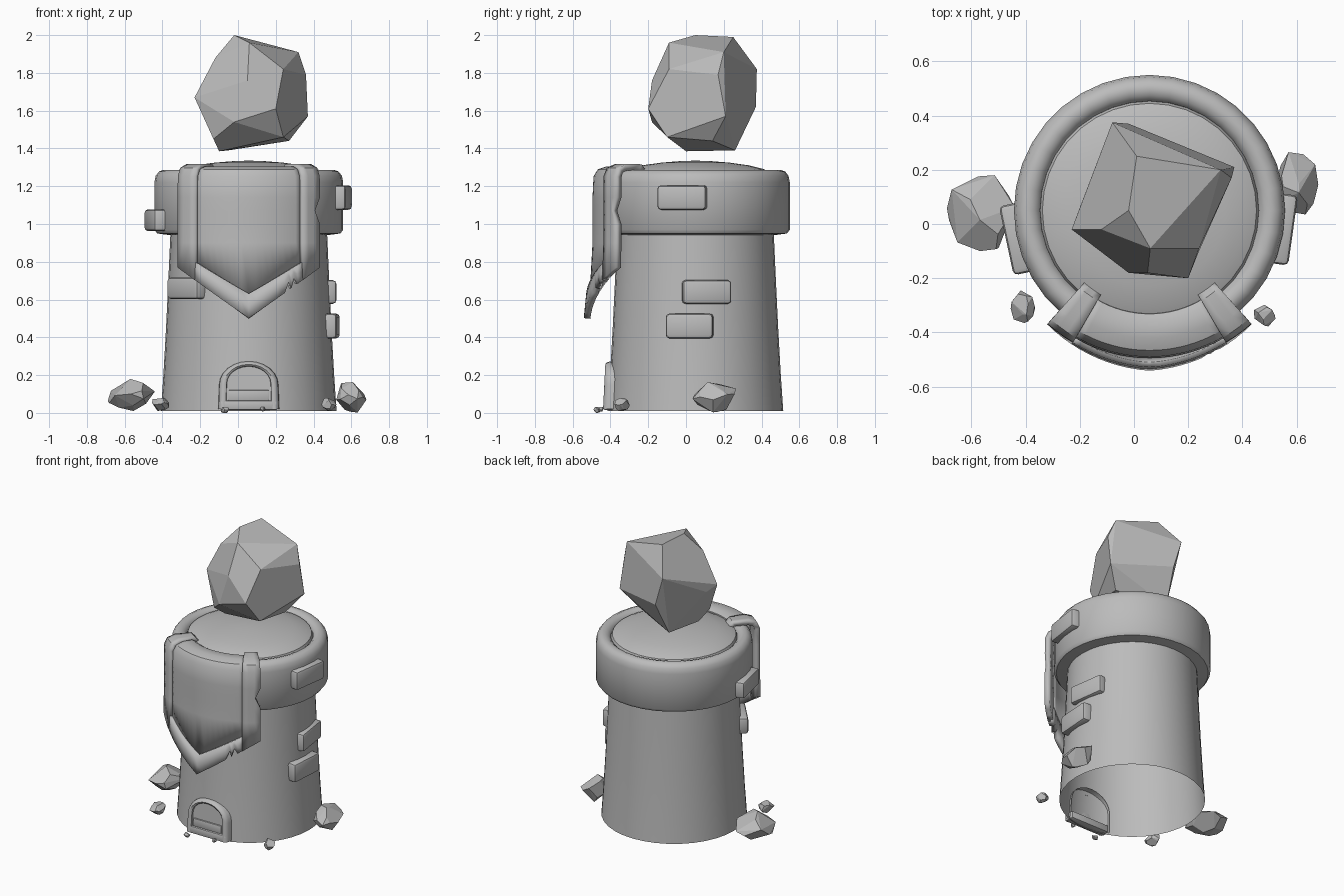
import bpy, bmesh
from math import sin, cos, pi, radians
from mathutils import Vector, Matrix, Euler

cube = bpy.data.objects.get("Cube")
if cube:
    bpy.data.objects.remove(cube)

stone = bpy.data.materials.new("grey stone")
stone.use_nodes = True
GREY = (0.5, 0.5, 0.5, 1)
stone.diffuse_color = GREY
stone.node_tree.nodes["Principled BSDF"].inputs["Base Color"].default_value = GREY

CX, CY = 0.057, 0.05   # tower axis


def finish(name, bm, smooth=None, recalc=True):
    if recalc:
        bmesh.ops.recalc_face_normals(bm, faces=bm.faces)
    mesh = bpy.data.meshes.new(name)
    bm.to_mesh(mesh)
    bm.free()
    mesh.materials.append(stone)
    ob = bpy.data.objects.new(name, mesh)
    bpy.context.collection.objects.link(ob)
    if smooth:
        bpy.ops.object.select_all(action='DESELECT')
        ob.select_set(True)
        bpy.context.view_layer.objects.active = ob
        bpy.ops.object.shade_smooth_by_angle(angle=radians(smooth))
    return ob


def grid(bm, rows, closed=False):
    """Skin rows of points with quads."""
    vs = [[bm.verts.new(p) for p in row] for row in rows]
    n = len(rows[0])
    for a, b in zip(vs, vs[1:]):
        for j in range(n if closed else n - 1):
            k = (j + 1) % n
            bm.faces.new((a[j], a[k], b[k], b[j]))
    return vs


def polar(r, deg, z):
    """Point around the tower; 0 degrees is the front, positive toward +x."""
    a = radians(deg)
    return Vector((CX + r * sin(a), CY - r * cos(a), z))


def lathe(name, profile, cap=False, sides=36):
    bm = bmesh.new()
    rows = [[polar(r, 360 * i / sides, z) for i in range(sides)] for r, z in profile]
    vs = grid(bm, rows, True)
    if cap:
        bm.faces.new(vs[-1])
    finish(name, bm, 40, recalc=False)


# Tapered shaft with an open bottom, the overhanging collar and the domed roof
lathe("tower_shaft", [(.465, .01), (.452, .2), (.438, .45), (.426, .7), (.415, .945)])
lathe("tower_collar", [(.41, .94), (.485, .95), (.5, .97), (.5, 1.22), (.493, 1.255),
                       (.475, 1.278), (.45, 1.287), (.425, 1.28), (.405, 1.262), (.4, 1.24)])
lathe("roof_dome", [(.405, 1.25), (.395, 1.275), (.36, 1.291), (.28, 1.311),
                    (.18, 1.325), (.08, 1.333), (.02, 1.335)], cap=True)


# Banner draped over the collar
def outer_edge(deg):
    return .5 + .27 * abs(sin(radians(deg))) / sin(radians(42))


def inner_edge(deg):
    return .63 + .17 * abs(sin(radians(deg))) / sin(radians(31))


def flare(r, z):
    return r + .1 * max(0, .78 - z)


def sheet(name, rows, thickness):
    bm = bmesh.new()
    grid(bm, rows)
    ob = finish(name, bm, 35)
    mod = ob.modifiers.new("thickness", 'SOLIDIFY')
    mod.thickness = thickness
    mod.offset = 0


def drape(angles, over, r, bottom, chip=0):
    rows = [[polar(rr, d, z) for d in angles] for rr, z in over]
    for z in (1.14, 1.07, 1.0, .9, None):
        row = []
        for d in angles:
            e = d - chip if z == 1.07 and abs(d) == 42 else d
            zz = bottom(d) if z is None else z
            row.append(polar(flare(r, zz), e, zz))
        rows.append(row)
    return rows


span = [-31 + 62 * i / 16 for i in range(17)]
sheet("banner_cloth", drape(span, [(.385, 1.25), (.39, 1.283), (.41, 1.295), (.47, 1.295),
      (.51, 1.282), (.53, 1.25)], .535, inner_edge), .02)
fold = [(.38, 1.25), (.375, 1.285), (.39, 1.3), (.49, 1.3), (.53, 1.285), (.545, 1.25)]
for side, label in ((1, "left"), (-1, "right")):
    sheet("banner_border_" + label,
          drape([side * a for a in (30, 34, 38, 42)], fold, .546, outer_edge,
                3.5 if side > 0 else 0), .035)

# Pointed lower hem, with a chip on one side
hem = sorted(span + [22, 25])
rows = []
for t in (0, .5, 1):
    row = []
    for d in hem:
        low = outer_edge(d) + (.045 if d in (22, 25) else 0)
        z = inner_edge(d) * (1 - t) + low * t
        row.append(polar(flare(.546, z), d, z))
    rows.append(row)
sheet("banner_hem", rows, .035)


# Rounded blocks: raised bricks turned to face outward, and parts of the door
def block(name, size, matrix, bevel):
    bm = bmesh.new()
    bmesh.ops.create_cube(bm, size=1)
    bmesh.ops.scale(bm, vec=size, verts=bm.verts)
    bmesh.ops.bevel(bm, geom=bm.edges[:], offset=bevel, segments=2, affect='EDGES', profile=.5)
    bmesh.ops.transform(bm, matrix=matrix, verts=bm.verts)
    finish(name, bm, 40)


def brick(name, deg, z, r, width, height):
    turn = Matrix.Rotation(radians(deg), 4, 'Z')
    block(name, (width, .1, height), Matrix.Translation(polar(r - .05, deg, z)) @ turn, .018)


brick("brick_collar_left", 82, 1.14, .535, .26, .13)
brick("brick_collar_right", -78, 1.02, .54, .26, .115)
brick("brick_shaft_front", -50, .66, .465, .25, .115)
brick("brick_shaft_upper", 98, .64, .452, .26, .125)
brick("brick_shaft_lower", 86, .46, .475, .25, .13)


# Arched doorway
def arch(half, top, bottom, y, n=12):
    """Outline from lower right, over the arch, to lower left, leaning back a little."""
    rise = half * .8
    pts = [(half * 1.03, bottom)]
    pts += [(half * cos(pi * i / n), top - rise + rise * sin(pi * i / n)) for i in range(n + 1)]
    pts.append((-half * 1.03, bottom))
    return [Vector((CX + x, y + .05 * z, z)) for x, z in pts]


bm = bmesh.new()
levels = [(.158, .275, -.37), (.155, .273, -.415), (.147, .267, -.434),
          (.13, .257, -.44), (.118, .248, -.434), (.114, .244, -.41)]
grid(bm, [arch(half, top, .02, y) for half, top, y in levels])
finish("door_frame", bm, 50, recalc=False)

bm = bmesh.new()
bm.faces.new([bm.verts.new(p) for p in arch(.118, .247, .03, -.422)])
finish("door_panel", bm, recalc=False)

block("door_sill", (.3, .07, .05), Matrix.Translation((CX, -.4, .04)), .008)
block("door_board", (.215, .02, .055), Matrix.Translation((CX, -.416, .093)), .004)

# Faceted boulder floating over the roof, and rocks of the same cut on the ground
CORNERS = [(-.02, .05, 2), (.01, .25, 1.99), (.32, .2, 1.91), (.06, -.09, 1.96),
           (.24, -.09, 1.82), (.36, .17, 1.79), (.2, -.2, 1.61), (.37, .21, 1.57),
           (.24, -.1, 1.46), (.27, .14, 1.44), (-.02, -.18, 1.54), (-.13, -.08, 1.45),
           (-.1, 0, 1.385), (-.05, .26, 1.39), (-.23, -.02, 1.67), (-.2, .06, 1.64),
           (-.08, .375, 1.82), (-.02, .37, 1.62), (-.12, -.02, 1.88), (.05, -.18, 1.76)]


def rock(name, centre=None, size=None, spin=(0, 0, 0)):
    pts = [Vector(c) for c in CORNERS]
    if centre:
        # turn the shape, then fit it to the wanted box
        turn = Euler([radians(a) for a in spin]).to_matrix()
        pts = [turn @ p for p in pts]
        lo = [min(p[i] for p in pts) for i in range(3)]
        hi = [max(p[i] for p in pts) for i in range(3)]
        pts = [Vector([centre[i] + size[i] * ((p[i] - lo[i]) / (hi[i] - lo[i]) - .5)
                       for i in range(3)]) for p in pts]
    bm = bmesh.new()
    for p in pts:
        bm.verts.new(p)
    bmesh.ops.convex_hull(bm, input=bm.verts[:])
    loose = [v for v in bm.verts if not v.link_faces]
    bmesh.ops.delete(bm, geom=loose, context='VERTS')
    bmesh.ops.dissolve_limit(bm, angle_limit=radians(9), verts=bm.verts[:], edges=bm.edges[:])
    finish(name, bm)


rock("floating_boulder")
rock("ground_rock_right", (-.565, .04, .095), (.25, .28, .17), (70, 20, 40))
rock("ground_rock_left", (.6, .15, .083), (.16, .23, .16), (30, 110, 0))
rock("small_rock_right", (-.41, -.305, .045), (.09, .12, .07), (0, 60, 80))
rock("small_rock_left", (.482, -.338, .045), (.08, .08, .07), (120, 0, 30))
rock("pebble_right", (-.07, -.47, .016), (.045, .04, .032), (50, 0, 0))
rock("pebble_left", (.13, -.45, .02), (.03, .03, .025), (0, 50, 0))
